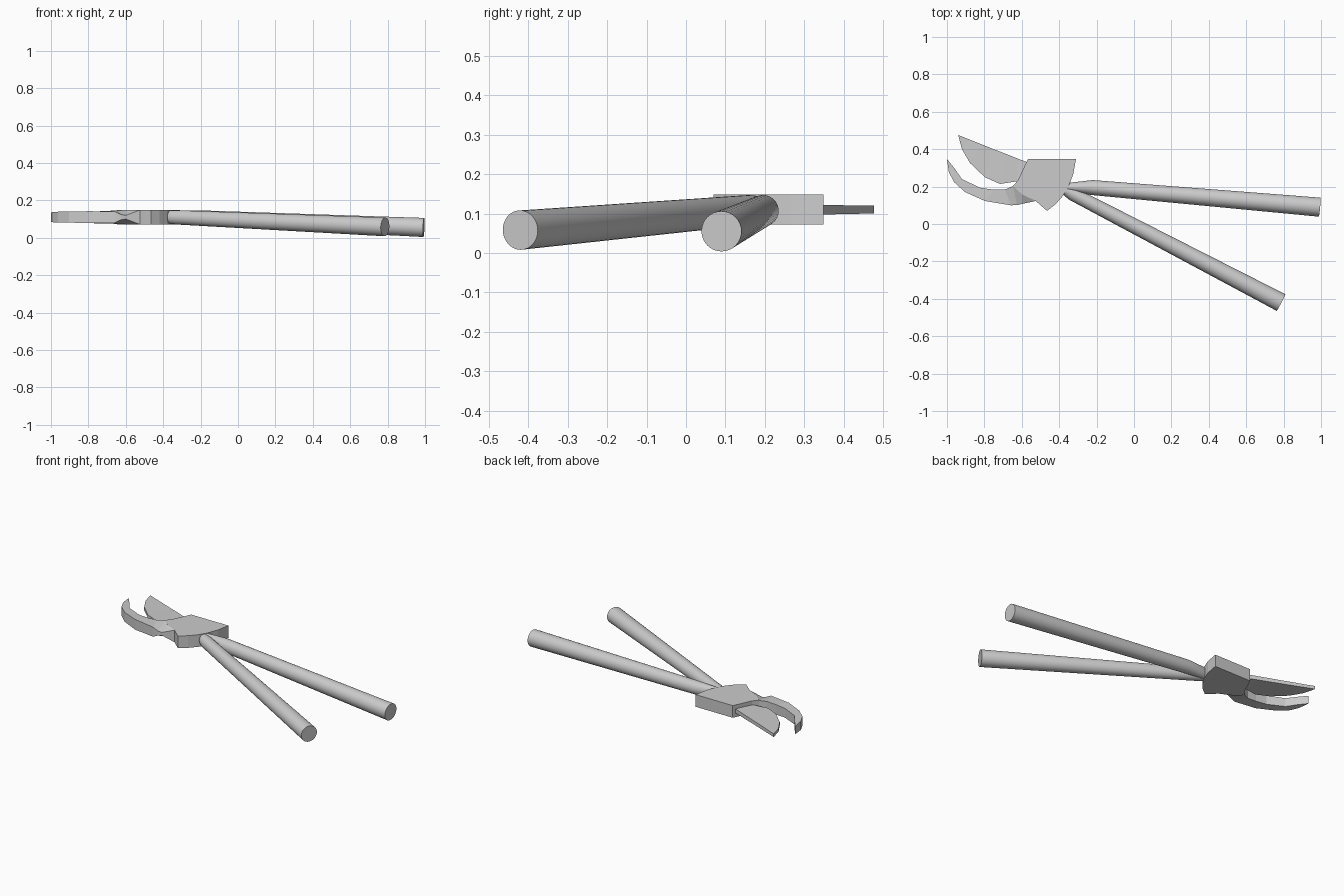
import bpy, bmesh, math
from mathutils import Vector

if "Cube" in bpy.data.objects:
    bpy.data.objects.remove(bpy.data.objects["Cube"])

MID = 0.11  # height of the tool's central plane


def finish(name, bm, smooth=False):
    bmesh.ops.recalc_face_normals(bm, faces=bm.faces)
    me = bpy.data.meshes.new(name)
    bm.to_mesh(me)
    bm.free()
    ob = bpy.data.objects.new(name, me)
    bpy.context.collection.objects.link(ob)
    if smooth:
        bpy.ops.object.select_all(action='DESELECT')
        ob.select_set(True)
        bpy.context.view_layer.objects.active = ob
        bpy.ops.object.shade_smooth_by_angle(angle=math.radians(35))


def slab(name, pts, faces):
    """Plate mirrored about MID; pts are (x, y, half thickness)."""
    bm = bmesh.new()
    up = [bm.verts.new((x, y, MID + h)) for x, y, h in pts]
    lo = [bm.verts.new((x, y, MID - h)) for x, y, h in pts]
    for f in faces:
        bm.faces.new([up[i] for i in f])
        bm.faces.new([lo[i] for i in reversed(f)])
    edges = [(f[k - 1], f[k]) for f in faces for k in range(len(f))]
    for a, b in edges:
        if (b, a) not in edges:
            bm.faces.new((up[b], up[a], lo[a], lo[b]))
    finish(name, bm)


def strip(name, pairs, start, extra=None):
    """Plate between an upper-side and a lower-side edge, from a pointed start."""
    pts = [start] + [p for pair in pairs for p in pair]
    faces = [(0, 2, 1)]
    for k in range(len(pairs) - 1):
        a = 1 + 2 * k
        faces.append((a, a + 1, a + 3, a + 2))
    if extra:
        n = len(pts)
        pts.append(extra)
        faces.append((n - 2, n - 1, n))
    slab(name, pts, faces)


def handle(name, rings, sides=32):
    """Round bar lofted through (x, y, z, radius, sideways scale)."""
    bm = bmesh.new()
    axis = (Vector(rings[-1][:3]) - Vector(rings[-2][:3])).normalized()
    side = axis.cross(Vector((0, 0, 1))).normalized()
    up = side.cross(axis)
    loops = []
    for x, y, z, r, s in rings:
        loops.append([bm.verts.new(Vector((x, y, z))
                      + side * (r * s * math.cos(t * math.tau / sides))
                      + up * (r * math.sin(t * math.tau / sides))) for t in range(sides)])
    for a, b in zip(loops, loops[1:]):
        for i in range(sides):
            j = (i + 1) % sides
            bm.faces.new((a[i], a[j], b[j], b[i]))
    bm.faces.new(loops[0])
    bm.faces.new(loops[-1])
    finish(name, bm, smooth=True)


# Thick pivot plate
H = 0.038
outline = [(-.567, .348), (-.62, .235), (-.647, .203), (-.60, .16), (-.525, .123),
           (-.50, .10), (-.465, .07), (-.42, .105), (-.38, .15), (-.35, .20),
           (-.325, .265), (-.31, .348)]
slab("pivot_plate", [(x, y, H) for x, y in outline], [tuple(range(len(outline)))])

# Curved hook jaw, chamfered where it meets the plate
strip("hook_jaw", [
    ((-.957, .294, .026), (-.99, .278, .027)),
    ((-.92, .24, .027), (-.963, .225, .029)),
    ((-.82, .193, .029), (-.904, .171, .029)),
    ((-.75, .184, .031), (-.797, .123, .032)),
    ((-.69, .184, .034), (-.658, .10, .030)),
    ((-.647, .203, .036), (-.625, .101, .014)),
    ((-.60, .16, H), (-.60, .107, .010))],
    (-1.0, .348, .025), extra=(-.525, .123, H))

# Thin cutting blade
strip("cutting_blade", [
    ((-.88, .452, .010), (-.92, .40, .010)),
    ((-.82, .428, .011), (-.877, .326, .010)),
    ((-.75, .40, .011), (-.797, .25, .011)),
    ((-.68, .373, .012), (-.717, .214, .012)),
    ((-.62, .349, .012), (-.626, .228, .012)),
    ((-.55, .322, .014), (-.59, .25, .014))],
    (-.94, .476, .010))

# Two round handles, pinched at the plate
handle("upper_handle", [(-.37, .195, .11, .034, .6), (-.335, .197, .11, .036, .7),
                        (-.225, .195, .107, .040, 1), (.993, .090, .055, .051, 1)])
handle("lower_handle", [(-.375, .186, .11, .034, .75), (-.33, .162, .109, .038, .95),
                        (.786, -.420, .058, .050, 1)])
